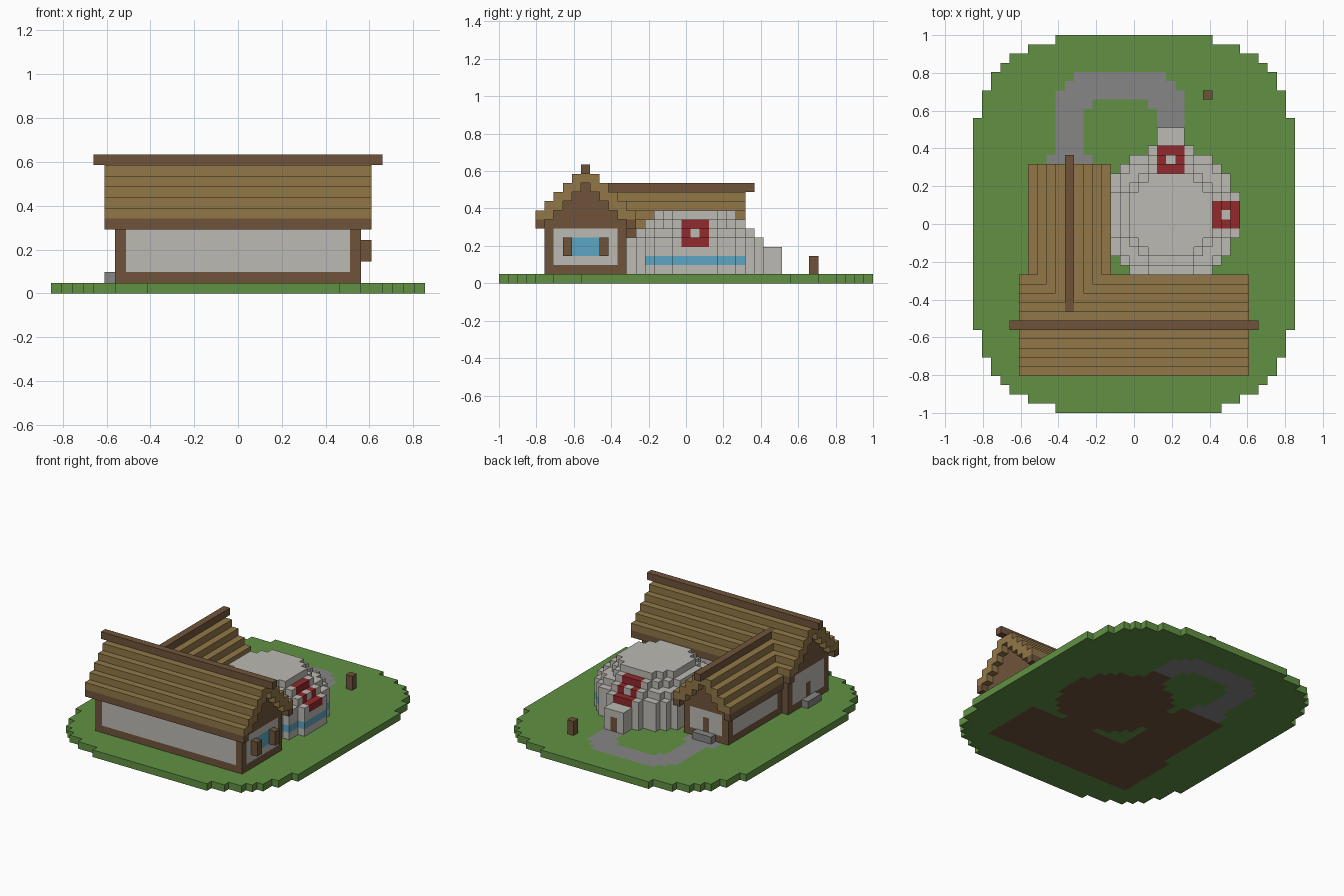
import bpy
import bmesh
from mathutils import Vector

cube = bpy.data.objects.get("Cube")
if cube:
    bpy.data.objects.remove(cube, do_unlink=True)

UNIT = 2 / 41                          # edge of one block
ORIGIN = Vector((-17.5, -20.5, 0))     # corner of the block grid

COLOURS = {"grass": "619142", "path_grey": "868686", "dark_wood": "70543A",
           "roof_tan": "917748", "plaster": "BCBAB3", "red_trim": "92292C",
           "glass_blue": "5CA6C2"}


def linear(c):
    return c / 12.92 if c <= 0.04045 else ((c + 0.055) / 1.055) ** 2.4


MATS = {}
for name, code in COLOURS.items():
    rgb = [linear(v / 255) for v in bytes.fromhex(code)]
    mat = bpy.data.materials.new(name)
    mat.use_nodes = True
    mat.diffuse_color = (*rgb, 1)
    bsdf = mat.node_tree.nodes["Principled BSDF"]
    bsdf.inputs["Base Color"].default_value = (*rgb, 1)
    bsdf.inputs["Roughness"].default_value = 0.9
    MATS[name] = mat


def fill(cells, i, j, k, colour):
    """Fill a box of blocks; each range is (start, end) with end excluded."""
    for a in range(*i):
        for b in range(*j):
            for c in range(*k):
                cells[a, b, c] = colour


def build(name, cells):
    """Turn blocks into one mesh that has only the outer faces."""
    used = sorted(set(cells.values()))
    bm = bmesh.new()
    verts = {}

    def corner(p):
        key = tuple(p)
        if key not in verts:
            verts[key] = bm.verts.new((Vector(key) + ORIGIN) * UNIT)
        return verts[key]

    for cell, colour in cells.items():
        for axis in range(3):
            u, v = (axis + 1) % 3, (axis + 2) % 3
            for side in (0, 1):
                near = list(cell)
                near[axis] += 2 * side - 1
                if tuple(near) in cells:
                    continue
                loop = []
                for du, dv in ((0, 0), (1, 0), (1, 1), (0, 1)):
                    p = list(cell)
                    p[axis] += side
                    p[u] += du
                    p[v] += dv
                    loop.append(corner(p))
                face = bm.faces.new(loop if side else loop[::-1])
                face.material_index = used.index(colour)
    mesh = bpy.data.meshes.new(name)
    bm.to_mesh(mesh)
    bm.free()
    for colour in used:
        mesh.materials.append(MATS[colour])
    obj = bpy.data.objects.new(name, mesh)
    bpy.context.collection.objects.link(obj)
    return obj


def disc(ci, cj, radius):
    r = int(radius)
    return [(ci + a, cj + b, a, b) for a in range(-r, r + 1)
            for b in range(-r, r + 1) if a * a + b * b <= radius * radius]


# Main house walls with plaster panels, gables, door and window
house = {}
fill(house, (6, 29), (5, 14), (1, 7), "dark_wood")
for n in range(1, 6):
    for j in (4 + n, 14 - n):
        for i in (6, 28):
            fill(house, (i, i + 1), (j, j + 1), (6, 6 + n), "dark_wood")
for j in (5, 13):
    fill(house, (7, 28), (j, j + 1), (2, 6), "plaster")
for i in (6, 28):
    fill(house, (i, i + 1), (6, 13), (2, 6), "plaster")
fill(house, (28, 29), (7, 12), (3, 5), "glass_blue")
fill(house, (6, 7), (9, 10), (2, 4), "dark_wood")
build("main_house_walls", house)

# Wing walls
wing = {}
fill(wing, (7, 14), (14, 26), (1, 6), "dark_wood")
for n in range(1, 5):
    for i in (5 + n, 15 - n):
        if 7 <= i < 14:
            fill(wing, (i, i + 1), (25, 26), (5, 4 + n), "dark_wood")
fill(wing, (10, 11), (25, 26), (5, 9), "dark_wood")
for i in (7, 13):
    fill(wing, (i, i + 1), (15, 25), (2, 5), "plaster")
fill(wing, (8, 13), (25, 26), (2, 5), "plaster")
fill(wing, (10, 11), (25, 26), (2, 4), "dark_wood")
build("wing_walls", wing)

# Stepped roofs: wing first, then the main roof across it, then ridge beams
roof = {}
for n in range(1, 5):
    for i in (5 + n, 15 - n):
        fill(roof, (i, i + 1), (16 - n, 27), (4 + n, 6 + n), "roof_tan")
        if n == 1:
            fill(roof, (i, i + 1), (15, 27), (5, 6), "dark_wood")
fill(roof, (10, 11), (11, 27), (9, 10), "roof_tan")
for n in range(1, 6):
    for j in (3 + n, 15 - n):
        fill(roof, (5, 30), (j, j + 1), (5 + n, 7 + n), "roof_tan")
        if n == 1:
            fill(roof, (5, 30), (j, j + 1), (6, 7), "dark_wood")
fill(roof, (5, 30), (9, 10), (11, 12), "roof_tan")
fill(roof, (10, 11), (11, 28), (10, 11), "dark_wood")
fill(roof, (4, 31), (9, 10), (12, 13), "dark_wood")
build("roof", roof)

# Round tower: stepped dome, glass band and two red framed windows
dome = {}
for k in range(1, 8):
    radius = 7.5 - max(0, k - 4)
    for i, j, a, b in disc(21, 21, radius):
        colour = "plaster"
        if k == 2 and a >= 5:
            colour = "glass_blue"
        for out, across in ((a, b), (b, a)):
            on_frame = k in (4, 5, 6) and out == int(radius) and abs(across) <= 1
            if on_frame and not (k == 5 and across == 0):
                colour = "red_trim"
        dome[i, j, k] = colour
build("round_tower", dome)

# Tower entrance
porch = {}
fill(porch, (20, 23), (29, 31), (1, 4), "plaster")
fill(porch, (21, 22), (30, 31), (1, 3), "dark_wood")
build("tower_entrance", porch)

# Small pieces
for name, i, j, k, colour in (
        ("front_shutter", (29, 30), (7, 8), (3, 5), "dark_wood"),
        ("back_shutter", (29, 30), (11, 12), (3, 5), "dark_wood"),
        ("main_door_step", (5, 6), (8, 11), (1, 2), "path_grey"),
        ("wing_door_step", (9, 12), (26, 27), (1, 2), "path_grey"),
        ("garden_post", (25, 26), (34, 35), (1, 3), "dark_wood")):
    piece = {}
    fill(piece, i, j, k, colour)
    build(name, piece)

# Rounded lawn
ground = {}
HALF_WIDTHS = ((11, 17), (14, 16), (16, 15), (17, 14), (18, 13), (19, 11), (20, 8))
for j in range(41):
    half = next(w for d, w in HALF_WIDTHS if abs(j - 20) <= d)
    fill(ground, (17 - half, 18 + half), (j, j + 1), (0, 1), "grass")
fill(ground, (26, 27), (0, 1), (0, 1), "grass")

# Winding path set in the lawn
for i, j in (((8, 13), (26, 28)), ((9, 12), (28, 34)), ((20, 23), (31, 34)),
             ((12, 13), (33, 34)), ((19, 20), (33, 34)), ((9, 23), (34, 35)),
             ((10, 22), (35, 36)), ((11, 21), (36, 37))):
    fill(ground, i, j, (0, 1), "path_grey")

# Floors under the buildings
for part in (house, wing, dome, porch):
    for i, j, k in part:
        ground[i, j, 0] = "dark_wood"
build("ground", ground)
